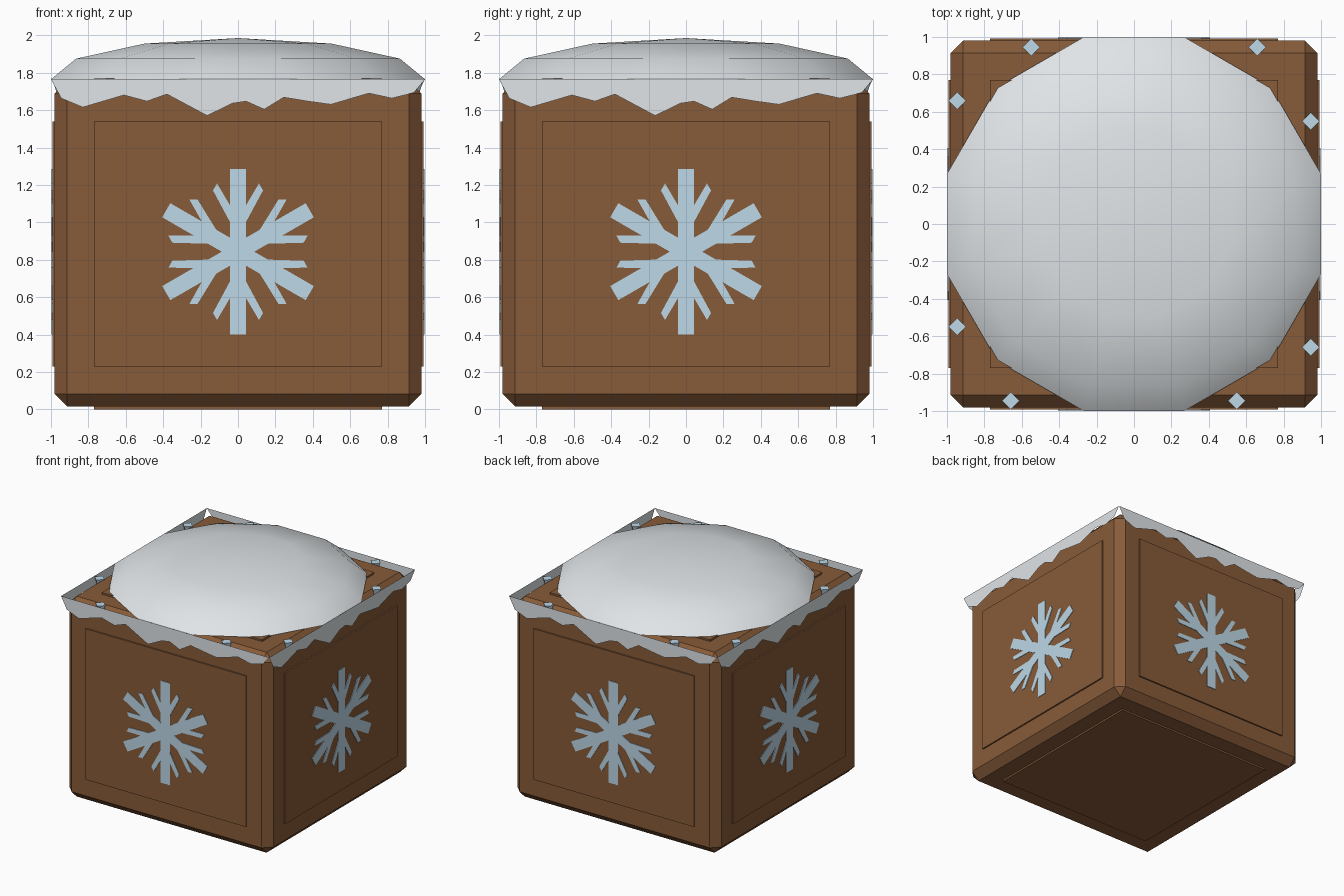
import bpy, bmesh, math
from mathutils import Matrix, Vector

if "Cube" in bpy.data.objects:
    bpy.data.objects.remove(bpy.data.objects["Cube"])


def material(name, rgb):
    m = bpy.data.materials.new(name)
    m.diffuse_color = (*rgb, 1.0)
    m.use_nodes = True
    m.node_tree.nodes["Principled BSDF"].inputs["Base Color"].default_value = m.diffuse_color
    return m


BROWN = material("warm brown", (0.245, 0.106, 0.041))
SNOW = material("snow white", (0.855, 0.895, 0.92))
ICE = material("ice blue", (0.585, 0.79, 0.92))


def finish(bm, name, mat, smooth=False):
    me = bpy.data.meshes.new(name)
    bm.to_mesh(me)
    bm.free()
    me.materials.append(mat)
    for p in me.polygons:
        p.use_smooth = smooth
    ob = bpy.data.objects.new(name, me)
    bpy.context.collection.objects.link(ob)
    return ob


def box(name, lo, hi, mat, bevel=0.0):
    lo, hi = Vector(lo), Vector(hi)
    bm = bmesh.new()
    bmesh.ops.create_cube(bm, size=1)
    bmesh.ops.scale(bm, vec=hi - lo, verts=bm.verts)
    bmesh.ops.translate(bm, vec=(lo + hi) / 2, verts=bm.verts)
    if bevel:
        bmesh.ops.bevel(bm, geom=bm.edges[:], offset=bevel, segments=1,
                        affect='EDGES', profile=0.5)
    return finish(bm, name, mat)


def plate(name, outline, y, depth, mat):
    """Counter-clockwise x,z outline facing -y; depth extends toward +y."""
    bm = bmesh.new()
    face = bm.faces.new([bm.verts.new((x, y, z)) for x, z in outline])
    if depth:
        ext = bmesh.ops.extrude_face_region(bm, geom=[face], use_keep_orig=True)
        vs = [g for g in ext['geom'] if isinstance(g, bmesh.types.BMVert)]
        bmesh.ops.translate(bm, vec=(0, depth, 0), verts=vs)
        bmesh.ops.recalc_face_normals(bm, faces=bm.faces[:])
    return finish(bm, name, mat)


def turn(ob, k):
    ob.data.transform(Matrix.Rotation(k * math.pi / 2, 4, 'Z'))
    return ob


# chamfered block with raised panels above and below
box("block", (-0.98, -0.98, 0.015), (0.98, 0.98, 1.755), BROWN, 0.067)
box("bottom_panel", (-0.77, -0.77, 0.0), (0.77, 0.77, 0.1), BROWN)
box("top_panel", (-0.77, -0.77, 1.67), (0.77, 0.77, 1.77), BROWN)

# snowflake outline: one half arm, mirrored and repeated six times
half = [(0.0435, 0.0753), (0.0435, 0.16), (0.134, 0.328), (0.112, 0.365),
        (0.0435, 0.249), (0.0435, 0.443)]
arm = half + [(-u, v) for u, v in reversed(half[1:])]
flake = []
for i in range(6):
    a = i * math.pi / 3
    c, s = math.cos(a), math.sin(a)
    flake += [(u * c - v * s, 0.843 + u * s + v * c) for u, v in arm]

# ragged lower edge of the hanging snow
ragged = [(-1, 1.765), (-0.945, 1.663), (-0.83, 1.615), (-0.61, 1.68),
          (-0.487, 1.647), (-0.38, 1.685), (-0.165, 1.57), (-0.03, 1.636),
          (0.043, 1.647), (0.14, 1.604), (0.245, 1.668), (0.374, 1.647),
          (0.497, 1.63), (0.70, 1.69), (0.823, 1.663), (0.94, 1.693), (1, 1.765)]

# the same set of parts on each of the four sides
for k, side in enumerate(("front", "right", "back", "left")):
    turn(box(side + "_panel", (-0.77, -0.993, 0.23), (0.77, -0.9, 1.54), BROWN), k)
    turn(plate(side + "_snowflake", flake, -0.998, 0.006, ICE), k)
    turn(plate(side + "_snow_fringe", ragged, -1.0, 0, SNOW), k)
    # four-sided icicles sunk into the rim
    for n, x in enumerate((-0.66, 0.55)):
        bm = bmesh.new()
        bmesh.ops.create_cone(bm, cap_ends=True, segments=4, radius1=0.002,
                              radius2=0.047, depth=0.15)
        bm.verts.ensure_lookup_table()
        ang = math.atan2(bm.verts[0].co.y, bm.verts[0].co.x)
        bmesh.ops.rotate(bm, verts=bm.verts, matrix=Matrix.Rotation(-ang, 3, 'Z'))
        bmesh.ops.translate(bm, vec=(x, -0.945, 1.69), verts=bm.verts)
        turn(finish(bm, f"{side}_icicle_{n + 1}", ICE), k)

# snow cap: upper half of a flattened twelve-sided sphere
bm = bmesh.new()
bmesh.ops.create_uvsphere(bm, u_segments=12, v_segments=6, radius=1)
low = [v for v in bm.verts if v.co.z < -0.01]
bmesh.ops.delete(bm, geom=low, context='VERTS')
bmesh.ops.rotate(bm, verts=bm.verts, matrix=Matrix.Rotation(math.radians(15), 3, 'Z'))
bmesh.ops.scale(bm, vec=(1.035, 1.035, 0.22), verts=bm.verts)
bmesh.ops.translate(bm, vec=(0, 0, 1.765), verts=bm.verts)
finish(bm, "snow_cap", SNOW, smooth=True)
